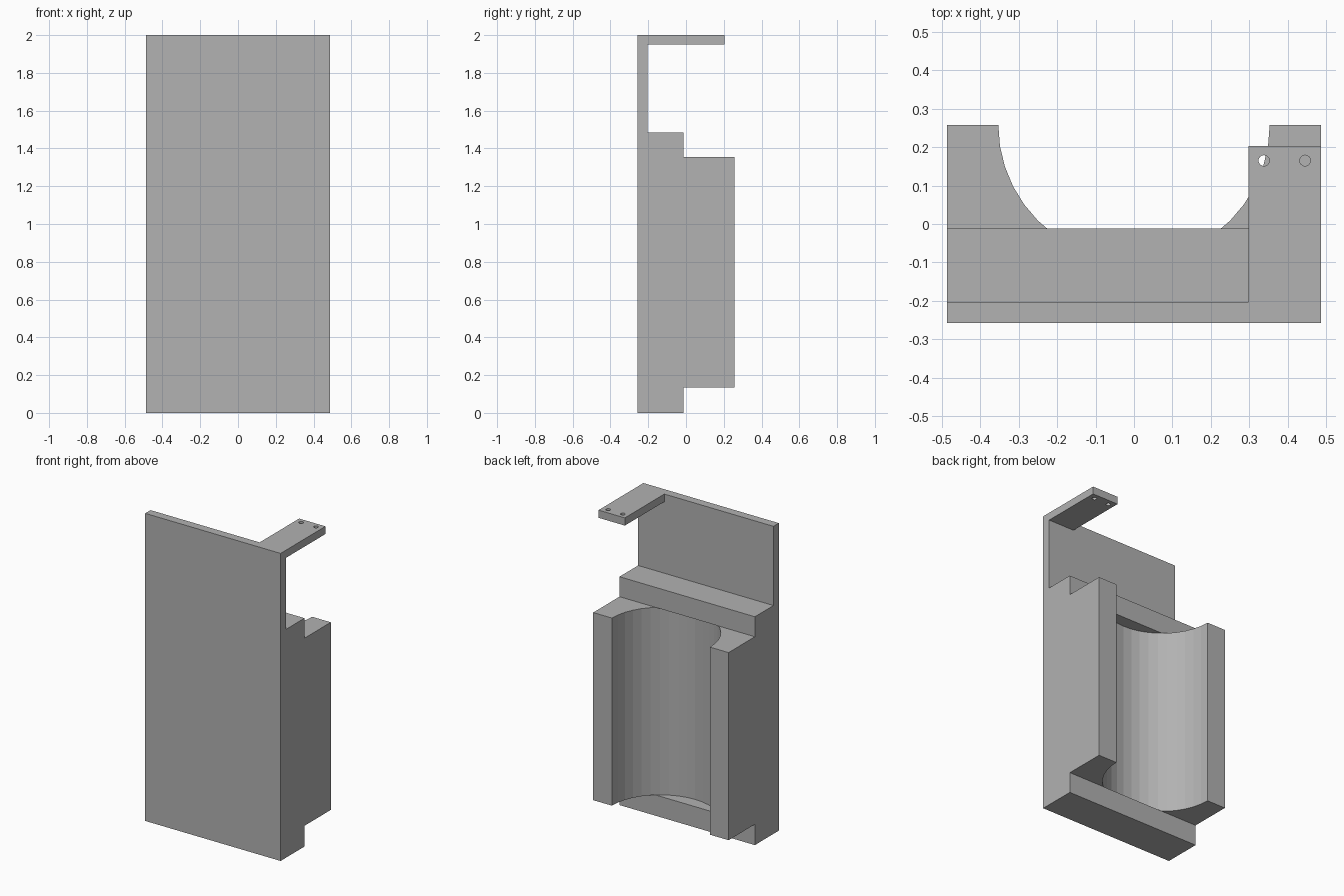
import bpy
import bmesh
import math
from mathutils import Matrix

if "Cube" in bpy.data.objects:
    bpy.data.objects.remove(bpy.data.objects["Cube"])

HALF_W = 0.487
FRONT, BACK = -0.258, 0.258
PANEL_BACK, BLOCK_BACK, ARM_BACK = -0.203, -0.012, 0.203
WING_LOW, WING_TOP, BLOCK_TOP, ARM_LOW, TOP = 0.135, 1.355, 1.485, 1.95, 2.0
ARM_SIDE = 0.298

grey = bpy.data.materials.new("plain grey")
grey.use_nodes = True
colour = (0.445, 0.445, 0.445, 1)
grey.diffuse_color = colour
grey.node_tree.nodes["Principled BSDF"].inputs["Base Color"].default_value = colour


def make_object(name, bm):
    bmesh.ops.recalc_face_normals(bm, faces=bm.faces)
    mesh = bpy.data.meshes.new(name)
    bm.to_mesh(mesh)
    bm.free()
    mesh.materials.append(grey)
    obj = bpy.data.objects.new(name, mesh)
    bpy.context.collection.objects.link(obj)
    return obj


def extrude_side(name, profile, x0, x1):
    """Extrude a (y, z) outline along x."""
    bm = bmesh.new()
    face = bm.faces.new([bm.verts.new((x0, y, z)) for y, z in profile])
    moved = bmesh.ops.extrude_face_region(bm, geom=[face])["geom"]
    verts = [v for v in moved if isinstance(v, bmesh.types.BMVert)]
    bmesh.ops.translate(bm, verts=verts, vec=(x1 - x0, 0, 0))
    return make_object(name, bm)


def upright_cylinder(name, x, y, radius, z0, z1, sides):
    bm = bmesh.new()
    bmesh.ops.create_cone(bm, cap_ends=True, segments=sides, radius1=radius, radius2=radius,
                          depth=z1 - z0, matrix=Matrix.Translation((x, y, (z0 + z1) / 2)))
    return make_object(name, bm)


# Stepped body with the top arm, as one side outline
bracket = extrude_side("cradle_bracket", [
    (FRONT, 0), (BLOCK_BACK, 0), (BLOCK_BACK, WING_LOW), (BACK, WING_LOW),
    (BACK, WING_TOP), (BLOCK_BACK, WING_TOP), (BLOCK_BACK, BLOCK_TOP),
    (PANEL_BACK, BLOCK_TOP), (PANEL_BACK, ARM_LOW), (ARM_BACK, ARM_LOW),
    (ARM_BACK, TOP), (FRONT, TOP)], -HALF_W, HALF_W)

# Cutters: space beside the arm, round channel, two screw holes
cutters = [
    extrude_side("arm_cutter", [(PANEL_BACK, 1.9), (0.4, 1.9), (0.4, 2.1), (PANEL_BACK, 2.1)],
                 -0.6, ARM_SIDE),
    upright_cylinder("channel_cutter", 0, BACK, 0.353, WING_LOW, WING_TOP, 40),
]
for x in (0.338, 0.445):
    cutters.append(upright_cylinder("hole_cutter", x, 0.165, 0.014, 1.9, 2.1, 24))

for cutter in cutters:
    cutter.hide_render = True
    mod = bracket.modifiers.new(cutter.name, 'BOOLEAN')
    mod.operation = 'DIFFERENCE'
    mod.solver = 'EXACT'
    mod.object = cutter

# Bake the cuts, merge flat faces and drop the cutters
bpy.context.view_layer.update()
evaluated = bracket.evaluated_get(bpy.context.evaluated_depsgraph_get())
bm = bmesh.new()
bm.from_mesh(evaluated.to_mesh())
evaluated.to_mesh_clear()
bmesh.ops.remove_doubles(bm, verts=bm.verts, dist=0.0001)
bmesh.ops.dissolve_limit(bm, angle_limit=math.radians(0.5), verts=bm.verts, edges=bm.edges)
bracket.modifiers.clear()
bm.to_mesh(bracket.data)
bm.free()
for cutter in cutters:
    bpy.data.objects.remove(cutter)
